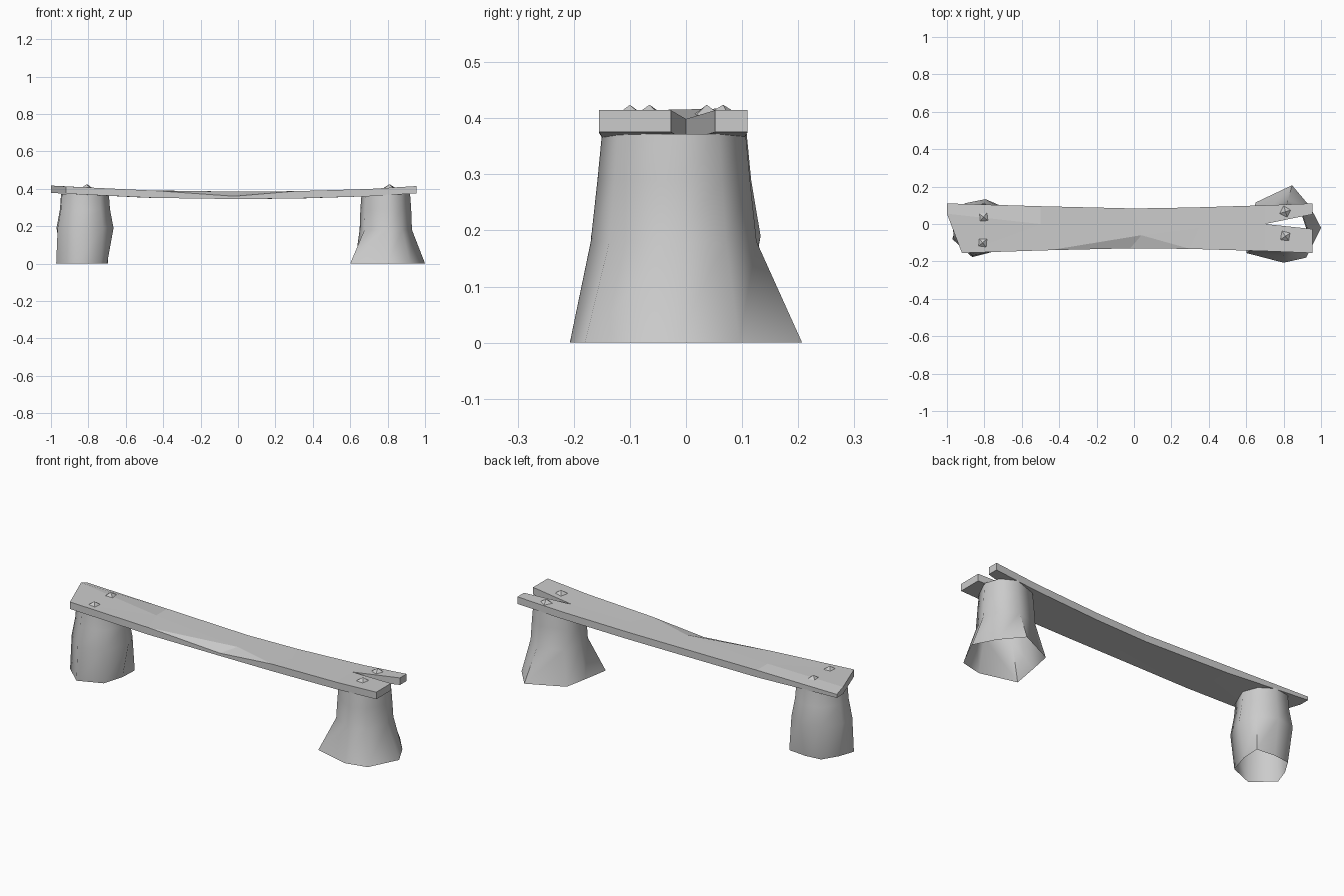
import bpy, bmesh
from math import atan2, cos, sin, pi

if "Cube" in bpy.data.objects:
    bpy.data.objects.remove(bpy.data.objects["Cube"])


def make_object(name, bm):
    bmesh.ops.recalc_face_normals(bm, faces=bm.faces)
    mesh = bpy.data.meshes.new(name)
    bm.to_mesh(mesh)
    bm.free()
    ob = bpy.data.objects.new(name, mesh)
    bpy.context.collection.objects.link(ob)
    return ob


def sag(x):
    return 0.345 + 0.03 * x * x


# Sagging plank: front, middle and back points per station, split at the right end
def plank():
    bm = bmesh.new()
    front = [(-0.92, -0.155), (-0.45, -0.14), (-0.02, -0.13), (0.3, -0.133), (0.7, -0.145), (0.955, -0.155)]
    middle = [(-1.0, 0.055), (-0.5, 0.0), (0.04, -0.06), (0.35, -0.02), (0.7, 0.0), (0.955, -0.027)]
    back = [(-1.0, 0.11), (-0.5, 0.095), (0.0, 0.083), (0.3, 0.088), (0.7, 0.1), (0.955, 0.11)]

    def row(points):
        return [bm.verts.new((x, y, sag(x) + (0.003 if abs(x) > 0.9 else 0))) for x, y in points]

    f, m, b = row(front), row(middle), row(back)
    upper = m[:5] + row([(0.955, 0.052)])
    for i in range(5):
        if i == 2:
            bm.faces.new((f[i], f[i + 1], m[i]))
            bm.faces.new((f[i + 1], m[i + 1], m[i]))
        else:
            bm.faces.new((f[i], f[i + 1], m[i + 1]))
            bm.faces.new((f[i], m[i + 1], m[i]))
        bm.faces.new((upper[i], upper[i + 1], b[i + 1], b[i]))
    ext = bmesh.ops.extrude_face_region(bm, geom=bm.faces[:], use_keep_orig=True)
    for v in [g for g in ext["geom"] if isinstance(g, bmesh.types.BMVert)]:
        v.co.z += 0.039
        # Chipped front edge and worn back corner
        if abs(v.co.x + 0.02) < 0.01 and v.co.y < -0.1:
            v.co.z = 0.36
        if v.co.x < -0.99 and v.co.y > 0.1:
            v.co.z -= 0.02
    make_object("seat_plank", bm)


# Hollow stump lofted from a rough root outline to a rounder top
def stump(name, cx, root, rx, ry, mid_z):
    cy = -0.02
    bm = bmesh.new()
    angles = [atan2(y - cy, x - cx) for x, y in root]
    rings = [[(x, y, 0) for x, y in root]]
    for z, a, b in ((mid_z, rx, ry), (0.29, 0.136, 0.138), (0.372, 0.13, 0.13)):
        rings.append([(cx + a * cos(t), cy + b * sin(t), z) for t in angles])
    rings = [[bm.verts.new(p) for p in r] for r in rings]
    n = len(root)
    for lo, hi in zip(rings, rings[1:]):
        for i in range(n):
            j = (i + 1) % n
            bm.faces.new((lo[i], lo[j], hi[j], hi[i]))
    for face in bm.faces:
        face.smooth = True
    ob = make_object(name, bm)
    bpy.context.view_layer.objects.active = ob
    ob.select_set(True)
    bpy.ops.object.shade_smooth_by_angle(angle=pi / 3)
    ob.select_set(False)


# Four-sided nail heads
def nail(name, x, y, turn):
    bm = bmesh.new()
    tip = bm.verts.new((x, y, 0.424))
    ring = [bm.verts.new((x + 0.033 * cos(turn + k * pi / 2), y + 0.033 * sin(turn + k * pi / 2),
                          sag(x) + 0.04)) for k in range(4)]
    for k in range(4):
        bm.faces.new((ring[k], ring[(k + 1) % 4], tip))
    bm.faces.new(ring[::-1])
    make_object(name, bm)


plank()
stump("right_stump", 0.79,
      [(1.0, -0.02), (0.94, 0.095), (0.845, 0.207), (0.65, 0.115),
       (0.625, -0.01), (0.6, -0.155), (0.8, -0.207), (0.92, -0.18)], 0.14, 0.15, 0.18)
stump("left_stump", -0.82,
      [(-0.7, -0.01), (-0.695, 0.09), (-0.8, 0.1), (-0.89, 0.09),
       (-0.94, 0.01), (-0.972, -0.08), (-0.865, -0.177), (-0.735, -0.125)], 0.155, 0.155, 0.19)
for i, (x, y, t) in enumerate([(-0.805, 0.037, 0.9), (-0.81, -0.1, 0.7),
                               (0.81, 0.066, 0.3), (0.81, -0.065, 0.6)]):
    nail(f"nail_{i + 1}", x, y, t)
